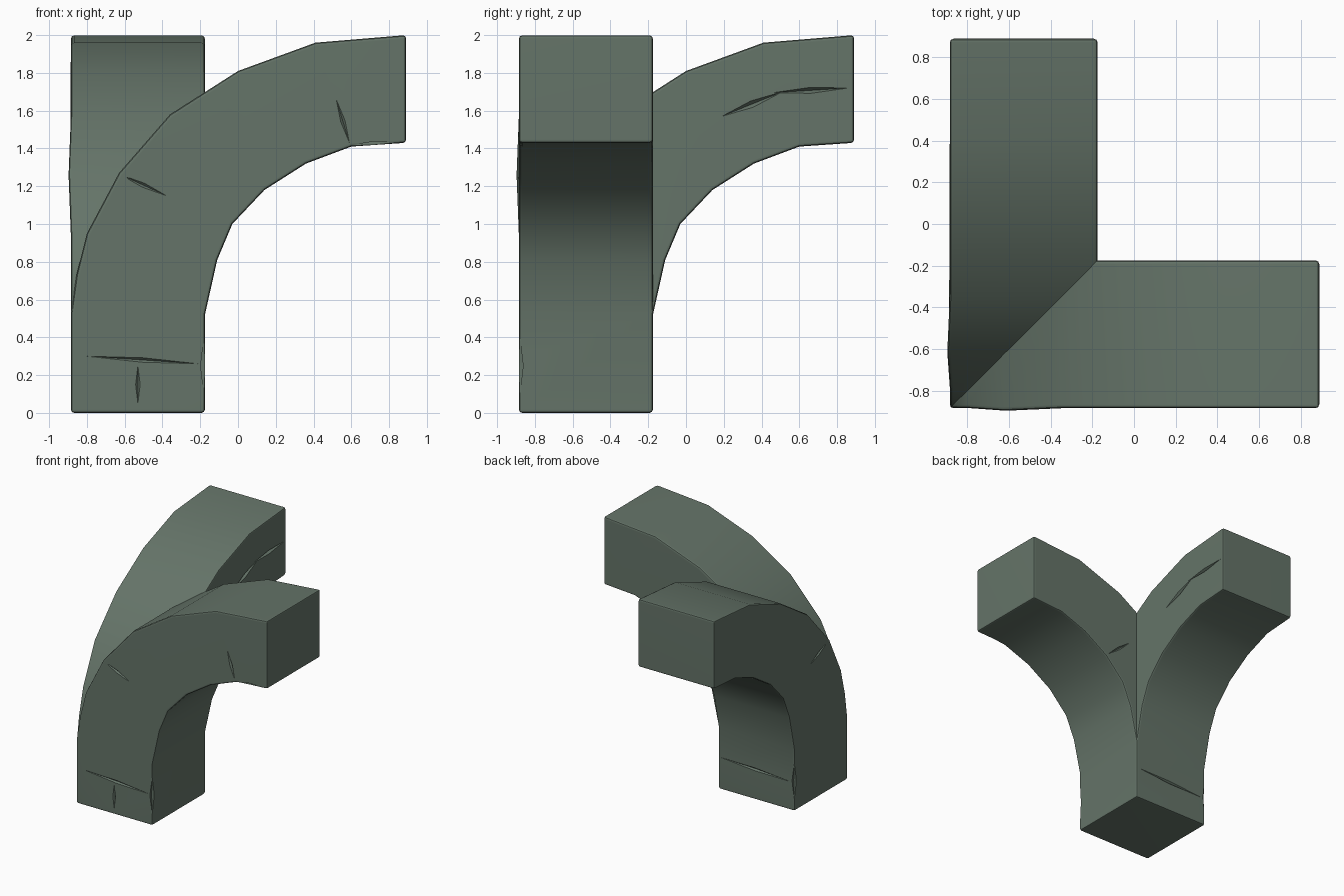
import bpy, bmesh, math
from mathutils import Vector

if "Cube" in bpy.data.objects:
    bpy.data.objects.remove(bpy.data.objects["Cube"], do_unlink=True)

LOW, HIGH, END = -0.885, -0.175, 0.89

# Colour
green = bpy.data.materials.new("grey_green_stone")
green.use_nodes = True
COLOUR = (0.13, 0.175, 0.14, 1)
green.diffuse_color = COLOUR
bsdf = green.node_tree.nodes["Principled BSDF"]
bsdf.inputs["Base Color"].default_value = COLOUR
bsdf.inputs["Roughness"].default_value = 0.9


def make_object(name, bm):
    mesh = bpy.data.meshes.new(name)
    bm.to_mesh(mesh)
    bm.free()
    mesh.materials.append(green)
    obj = bpy.data.objects.new(name, mesh)
    bpy.context.collection.objects.link(obj)
    return obj


# Side outline of one arm: outer curve up, then inner curve down
outer = [(LOW, 0), (LOW, 0.52), (-0.855, 0.73), (-0.80, 0.95), (-0.63, 1.27),
         (-0.36, 1.58), (0, 1.81), (0.41, 1.96), (END, 2.0)]
inner = [(END, 1.43), (0.6, 1.41), (0.36, 1.32), (0.14, 1.18),
         (-0.03, 1.0), (-0.11, 0.81), (HIGH, 0.52), (HIGH, 0)]

# One arm, extruded and bevelled
bm = bmesh.new()
face = bm.faces.new([bm.verts.new((x, LOW, z)) for x, z in outer + inner])
moved = bmesh.ops.extrude_face_region(bm, geom=[face])["geom"]
bmesh.ops.translate(bm, vec=(0, HIGH - LOW, 0),
                    verts=[g for g in moved if isinstance(g, bmesh.types.BMVert)])
if not face.is_valid or len(bm.faces) < len(outer + inner) + 2:
    bm.faces.new([v for v in bm.verts if abs(v.co.y - LOW) < 1e-4])
bmesh.ops.recalc_face_normals(bm, faces=bm.faces[:])
sharp = [e for e in bm.edges if e.calc_face_angle(0) > math.radians(50)]
bmesh.ops.bevel(bm, geom=sharp, offset=0.018, segments=2, profile=0.5, affect='EDGES')

# Slight chipped bulge at the outer shoulder
shoulder = Vector((-0.63, LOW, 1.27))
for v in bm.verts:
    if (v.co - shoulder).length < 0.05:
        v.co.y -= 0.012

# Mitre the arm on the diagonal and reflect it to get the second arm
bmesh.ops.bisect_plane(bm, geom=bm.verts[:] + bm.edges[:] + bm.faces[:], dist=1e-5,
                       plane_co=(0, 0, 0), plane_no=(-1, 1, 0), clear_outer=True)
copy = bmesh.ops.duplicate(bm, geom=bm.verts[:] + bm.edges[:] + bm.faces[:])["geom"]
for g in copy:
    if isinstance(g, bmesh.types.BMVert):
        g.co.x, g.co.y = g.co.y, g.co.x
bmesh.ops.reverse_faces(bm, faces=[g for g in copy if isinstance(g, bmesh.types.BMFace)])
bmesh.ops.remove_doubles(bm, verts=bm.verts[:], dist=1e-4)
bmesh.ops.recalc_face_normals(bm, faces=bm.faces[:])
arch = make_object("forked_arch", bm)

# Cracks: slim pointed cutters between two points on a face
cuts = bmesh.new()


def crack(a, b, normal, width=0.012, depth=0.014):
    a, b, n = Vector(a), Vector(b), Vector(normal).normalized()
    mid = (a + b) / 2
    side = (b - a).cross(n).normalized() * width
    points = [a, b, mid + side, mid - side, mid + n * depth, mid - n * depth]
    verts = [cuts.verts.new(p) for p in points]
    bmesh.ops.convex_hull(cuts, input=verts)


FRONT, BACK, LEFT, RIGHT = (0, -1, 0), (0, 1, 0), (1, 0, 0), (-1, 0, 0)
# Base cracks and corner notches
crack((-0.80, LOW, 0.30), (-0.21, LOW, 0.26), FRONT)
crack((-0.53, LOW, 0.25), (-0.53, LOW, 0.05), FRONT)
crack((-0.84, HIGH, 0.24), (-0.20, HIGH, 0.27), BACK)
crack((HIGH, LOW, 0.06), (HIGH, LOW, 0.44), (1, -1, 0), 0.03, 0.035)
crack((LOW, HIGH, 0.06), (LOW, HIGH, 0.44), (-1, 1, 0), 0.03, 0.035)
# Shoulder cracks on both arms
crack((-0.62, LOW, 1.26), (-0.38, LOW, 1.15), FRONT)
crack((LOW, -0.62, 1.26), (LOW, -0.38, 1.15), RIGHT)
# Chips near the arm ends
crack((0.52, LOW, 1.66), (0.59, LOW, 1.43), FRONT)
crack((0.56, LOW, 1.41), (0.88, LOW, 1.43), (0, -1, -1), 0.02, 0.03)
crack((-0.10, HIGH, 1.38), (0.12, HIGH, 1.20), BACK)
crack((HIGH, 0.19, 1.57), (HIGH, 0.51, 1.70), LEFT, 0.018, 0.03)
crack((HIGH, 0.46, 1.695), (HIGH, 0.86, 1.72), LEFT, 0.016, 0.03)
bmesh.ops.recalc_face_normals(cuts, faces=cuts.faces[:])
cutter = make_object("crack_cutter", cuts)
cutter.hide_render = True

cut = arch.modifiers.new("cracks", 'BOOLEAN')
cut.operation, cut.solver, cut.object = 'DIFFERENCE', 'EXACT', cutter
cut.use_self = True

# Apply the cuts, drop the cutter, and shade
bpy.ops.object.select_all(action='DESELECT')
arch.select_set(True)
bpy.context.view_layer.objects.active = arch
bpy.ops.object.modifier_apply(modifier=cut.name)
bpy.data.objects.remove(cutter, do_unlink=True)
bpy.ops.object.shade_smooth_by_angle(angle=math.radians(35))
weights = arch.modifiers.new("even_shading", 'WEIGHTED_NORMAL')
weights.keep_sharp = True
